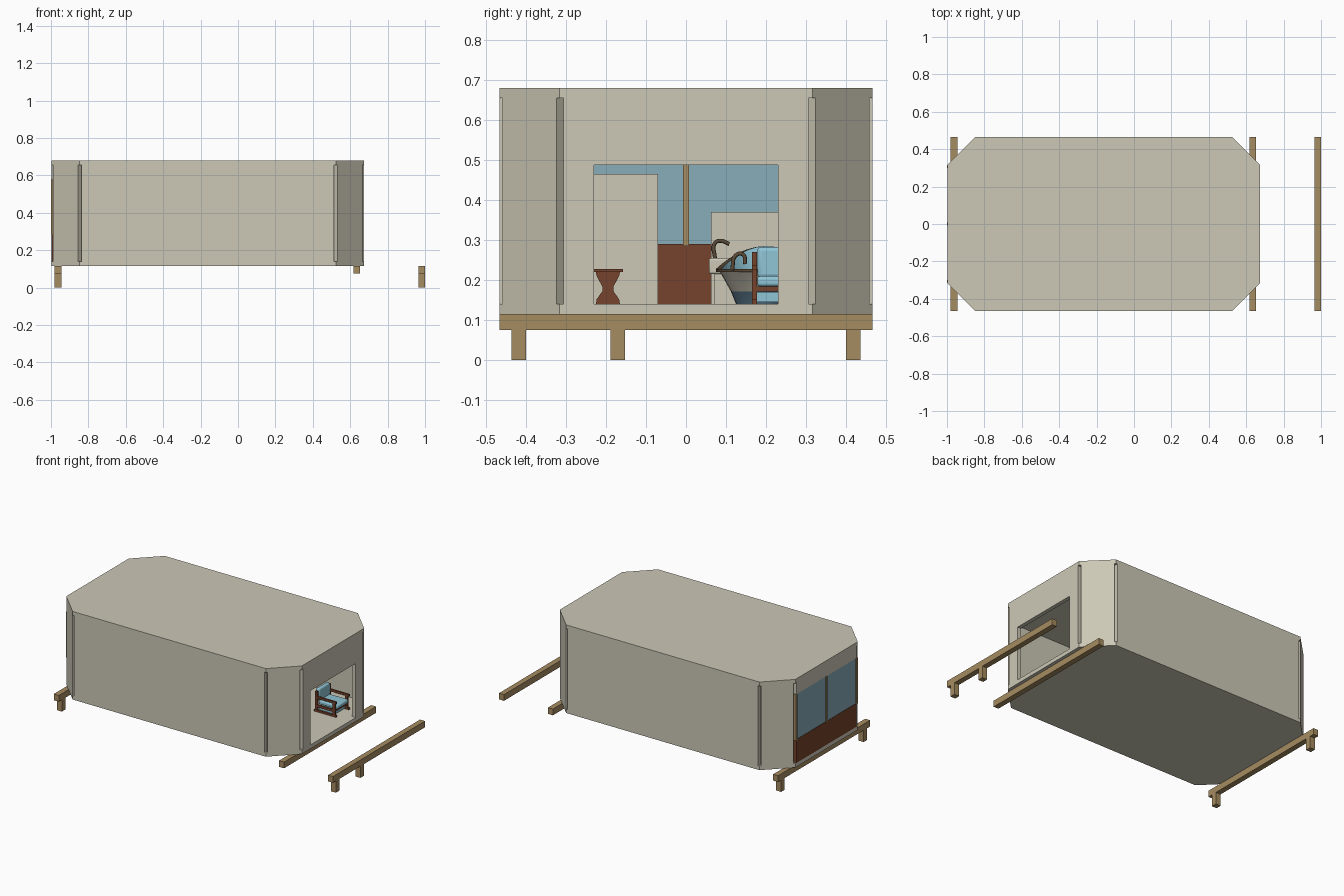
import bpy, bmesh, math
from mathutils import Vector

if "Cube" in bpy.data.objects:
    bpy.data.objects.remove(bpy.data.objects["Cube"], do_unlink=True)


def material(name, rgb):
    m = bpy.data.materials.new(name)
    m.use_nodes = True
    col = [(c / 255) ** 2.2 for c in rgb] + [1]
    m.diffuse_color = col
    m.node_tree.nodes["Principled BSDF"].inputs["Base Color"].default_value = col
    return m


CREAM = material("cream panel", (203, 199, 181))
GLASS = material("blue glass", (134, 172, 183))
BROWN = material("red brown wood", (117, 68, 48))
WOOD = material("light timber", (165, 139, 97))
CUSHION = material("pale blue fabric", (142, 195, 212))
SLATE = material("slate blue", (95, 125, 145))
BRONZE = material("dark bronze", (92, 76, 58))


def finish(name, bm, *mats):
    bmesh.ops.recalc_face_normals(bm, faces=bm.faces[:])
    me = bpy.data.meshes.new(name)
    bm.to_mesh(me)
    bm.free()
    for m in mats:
        me.materials.append(m)
    ob = bpy.data.objects.new(name, me)
    bpy.context.collection.objects.link(ob)
    return ob


def prism(name, pts, lo, hi, axis, mat):
    """Extrude a 2D outline along an axis: x takes (y, z), y takes (x, z), z takes (x, y)."""
    def place(p, d):
        c = list(p)
        c.insert("xyz".index(axis), d)
        return c
    bm = bmesh.new()
    face = bm.faces.new([bm.verts.new(place(p, lo)) for p in pts])
    new = bmesh.ops.extrude_face_region(bm, geom=[face])["geom"]
    step = Vector(place((0, 0), hi - lo))
    bmesh.ops.translate(bm, vec=step, verts=[v for v in new if isinstance(v, bmesh.types.BMVert)])
    return finish(name, bm, mat)


def box(name, x, y, z, mat, soft=0):
    ob = prism(name, [(x[0], y[0]), (x[1], y[0]), (x[1], y[1]), (x[0], y[1])], z[0], z[1], "z", mat)
    if soft:
        bev = ob.modifiers.new("soft edges", "BEVEL")
        bev.width, bev.segments = soft, 3
        smooth(ob)
    return ob


def smooth(ob):
    bpy.ops.object.select_all(action="DESELECT")
    ob.select_set(True)
    bpy.context.view_layer.objects.active = ob
    bpy.ops.object.shade_smooth_by_angle(angle=math.radians(40))


def tube(name, pts, radius, mat):
    cu = bpy.data.curves.new(name, "CURVE")
    cu.dimensions = "3D"
    cu.bevel_depth, cu.bevel_resolution, cu.use_fill_caps = radius, 2, True
    sp = cu.splines.new("BEZIER")
    sp.bezier_points.add(len(pts) - 1)
    for b, p in zip(sp.bezier_points, pts):
        b.co = p
        b.handle_left_type = b.handle_right_type = "AUTO"
    cu.materials.append(mat)
    ob = bpy.data.objects.new(name, cu)
    bpy.context.collection.objects.link(ob)


# Shell measurements
X0, X1, YW, CUT, T = -0.997, 0.674, 0.466, 0.15, 0.025
BASE, FLOOR, CEIL, TOP = 0.115, 0.14, 0.655, 0.68


def octagon(inset):
    a, b, w = X0 + inset, X1 - inset, YW - inset
    c = CUT - inset * (2 - math.sqrt(2))
    return [(a + c, -w), (b - c, -w), (b, -w + c), (b, w - c),
            (b - c, w), (a + c, w), (a, w - c), (a, -w + c)]


# Floor and roof slabs
prism("floor_slab", octagon(0), BASE, FLOOR, "z", CREAM)
prism("roof_slab", octagon(0), CEIL, TOP, "z", CREAM)

# Straight wall panels meet at their inner edges, leaving open grooves outside
ring = octagon(T)
names = ["front_wall", "front_left_corner", None, "back_left_corner",
         "back_wall", "back_right_corner", None, "front_right_corner"]
for i, name in enumerate(names):
    if name:
        p, q = Vector(ring[i]), Vector(ring[(i + 1) % 8])
        d = (q - p).normalized()
        out = Vector((d.y, -d.x)) * T
        prism(name, [p, q, q + out, p + out], FLOOR, CEIL, "z", CREAM)

# Entrance wall with a wide opening
half = ring[3][1]
gap, lintel = 0.23, 0.487
prism("entrance_wall", [(-half, FLOOR), (-gap, FLOOR), (-gap, lintel), (gap, lintel),
                        (gap, FLOOR), (half, FLOOR), (half, CEIL), (-half, CEIL)],
      X1 - T, X1, "x", CREAM)

# Window wall: panel, glass, header and timber strips
SILL, HEAD = 0.29, 0.58
box("window_header", (X0, X0 + T), (-half, half), (HEAD, CEIL), CREAM)
box("window_lower_panel", (X0, X0 + T), (-half, half), (FLOOR, SILL), BROWN)
box("window_glass", (X0 + .002, X0 + .012), (-half, half), (SILL, HEAD), GLASS)
for name, y in (("window_strip_front", -half), ("window_mullion", 0), ("window_strip_back", half)):
    box(name, (-1, X0 + T + .004), (y - .007, y + .007), (SILL - .005, HEAD), WOOD)

# Support beams and posts
for name, x, posts in (("outer_beam", .965, (-.418, -.17)), ("entrance_beam", .618, ()),
                       ("rear_beam", -.98, (-.418, .418))):
    box(name, (x, x + .035), (-.466, .466), (.075, BASE), WOOD)
    for k, y in enumerate(posts):
        box(f"{name}_post_{k + 1}", (x, x + .035), (y - .018, y + .018), (0, .075), WOOD)

# Inside partitions
box("tall_partition", (-.42, -.395), (-.44, -.07), (FLOOR, .465), CREAM)
box("low_partition", (-.42, -.395), (.063, .44), (FLOOR, .37), CREAM)

# Armchair facing the entrance
for k, y in enumerate((.165, .293)):
    for part, x, z in (("back_post", (.43, .446), (FLOOR, .27)),
                       ("front_post", (.555, .571), (FLOOR, .235)),
                       ("arm", (.43, .58), (.225, .238)),
                       ("rail", (.43, .571), (.17, .185)),
                       ("runner", (.425, .58), (FLOOR, .152))):
        box(f"chair_{part}_{k + 1}", x, (y, y + .012), z, BROWN)
box("chair_front_rail", (.558, .57), (.177, .293), (.172, .184), BROWN)
box("chair_skirt", (.45, .555), (.177, .293), (.145, .17), CUSHION)
box("chair_seat", (.445, .58), (.178, .292), (.184, .21), CUSHION, .008)
box("chair_back", (.425, .452), (.178, .292), (.205, .283), CUSHION, .01)

# Side table with waisted end boards
outline = [(.03, 0), (.028, .012), (.014, .032), (.014, .044), (.028, .07), (.03, .08)]
mid = -.195
board = [(mid + w, FLOOR + z) for w, z in outline] + [(mid - w, FLOOR + z) for w, z in reversed(outline)]
for k, x in enumerate((.28, .37)):
    prism(f"table_end_{k + 1}", board, x, x + .014, "x", BROWN)
box("table_stretcher", (.28, .384), (mid - .006, mid + .006), (.172, .184), BROWN)
box("table_top", (.255, .41), (-.232, -.157), (.22, .228), BROWN)

# Bathtub: stacked ovals, one end raised; rows are height, x radius, y radius, lift, colour
rows = [(.14, .13, .075, 0, 1), (.172, .145, .088, .1, 0), (.22, .19, .115, 1, 2), (.22, .2, .125, 1, 2),
        (.228, .2, .125, 1, 2), (.228, .185, .112, 1, 3), (.19, .15, .09, .4, 3), (.165, .12, .07, 0, 3)]
SEG = 32
bm = bmesh.new()
loops = []
for z, rx, ry, lift, _ in rows:
    loop = []
    for s in range(SEG):
        a = 2 * math.pi * s / SEG
        rise = .057 * lift * max(0, -math.cos(a)) ** 2
        loop.append(bm.verts.new((.05 + rx * math.cos(a), .2 + ry * math.sin(a), z + rise)))
    loops.append(loop)
for j in range(len(rows) - 1):
    for s in range(SEG):
        n = (s + 1) % SEG
        f = bm.faces.new((loops[j][s], loops[j][n], loops[j + 1][n], loops[j + 1][s]))
        f.material_index = rows[j][4]
bm.faces.new(loops[0]).material_index = 1
bm.faces.new(loops[-1]).material_index = 3
smooth(finish("bathtub", bm, CREAM, SLATE, BRONZE, CUSHION))
tube("bathtub_tap", [(.2, .115, .225), (.2, .125, .262), (.2, .142, .264), (.2, .148, .24)], .005, BRONZE)

# Washbasin on a pedestal with a tap
box("basin_pedestal", (-.35, -.25), (.07, .15), (FLOOR, .215), CREAM)
box("basin", (-.36, -.24), (.057, .165), (.215, .255), CREAM, .006)
tube("basin_tap", [(-.3, .072, .255), (-.3, .072, .292), (-.3, .085, .298), (-.3, .108, .29)], .005, BRONZE)
